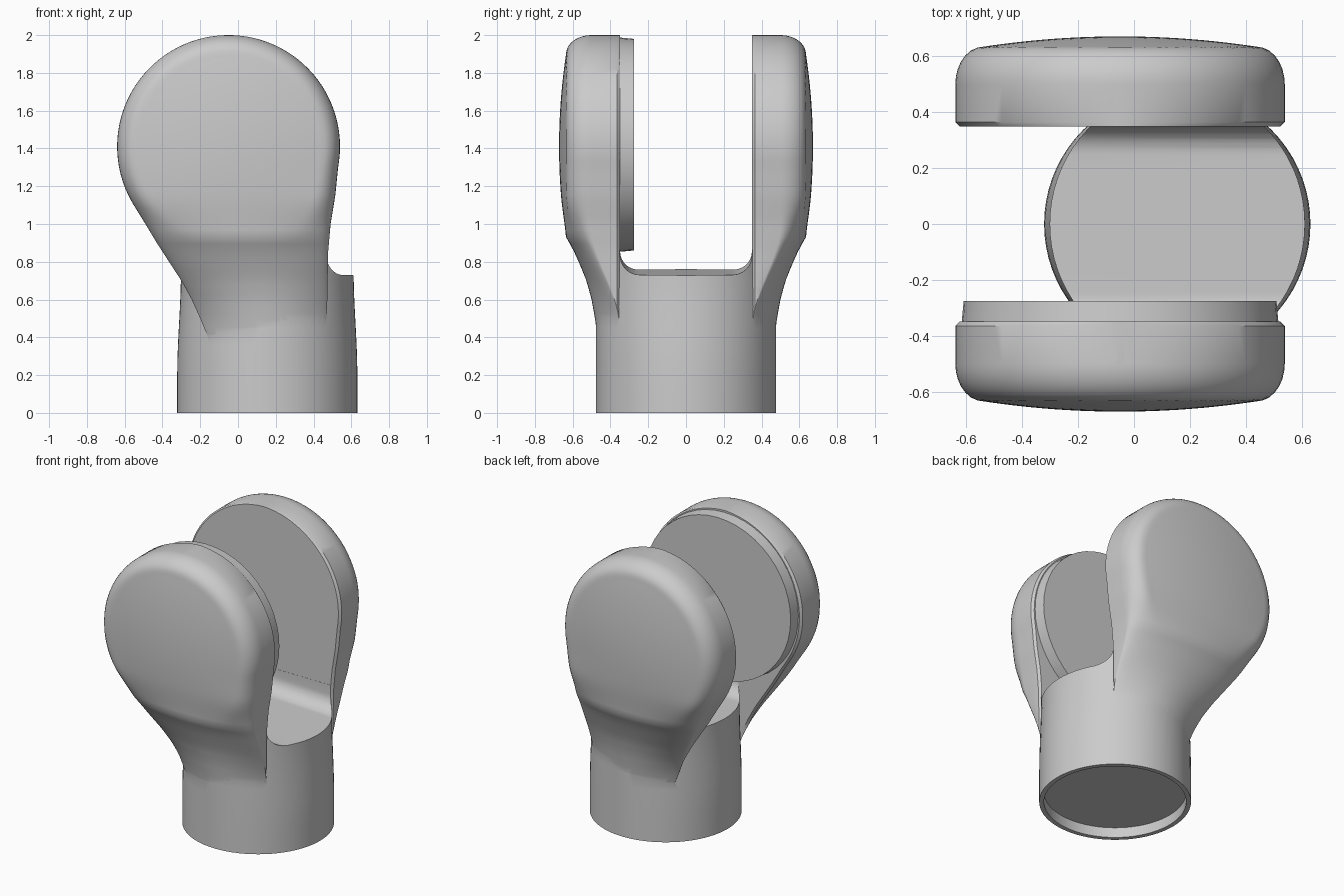
import bpy, bmesh, math

if "Cube" in bpy.data.objects:
    bpy.data.objects.remove(bpy.data.objects["Cube"])

CX, CZ, R = -0.05, 1.41, 0.59      # ear disc
BX = 0.155                         # base tube axis

def lerp_table(t, pts):
    if t <= pts[0][0]:
        return pts[0][1]
    for (a, va), (b, vb) in zip(pts, pts[1:]):
        if t <= b:
            return va + (vb - va) * (t - a) / (b - a)
    return pts[-1][1]

def smooth(t):
    t = max(0, min(1, t))
    return t * t * (3 - 2 * t)

def loft(name, rings):
    """Solid skinned through closed rings, with end caps."""
    bm = bmesh.new()
    rows = [[bm.verts.new(p) for p in ring] for ring in rings]
    n = len(rows[0])
    for a, b in zip(rows, rows[1:]):
        for i in range(n):
            j = (i + 1) % n
            bm.faces.new((a[i], a[j], b[j], b[i]))
    bm.faces.new(rows[0])
    bm.faces.new(rows[-1])
    bmesh.ops.recalc_face_normals(bm, faces=bm.faces)
    me = bpy.data.meshes.new(name)
    bm.to_mesh(me)
    bm.free()
    ob = bpy.data.objects.new(name, me)
    bpy.context.collection.objects.link(ob)
    return ob

def boolean(ob, other, op):
    m = ob.modifiers.new(op, 'BOOLEAN')
    m.operation, m.object, m.solver = op, other, 'EXACT'
    bpy.context.view_layer.objects.active = ob
    bpy.ops.object.modifier_apply(modifier=m.name)
    bpy.data.objects.remove(other)

def shade(ob, deg):
    bpy.ops.object.select_all(action='DESELECT')
    ob.select_set(True)
    bpy.context.view_layer.objects.active = ob
    bpy.ops.object.shade_smooth_by_angle(angle=math.radians(deg))

# Ear outline and thickness, measured along height
LEFT = [(.38, -.15), (.5, -.2), (.6, -.245), (.7, -.3), (.8, -.365), (.9, -.43), (1.0, -.49), (1.1, -.552)]
RIGHT = [(.38, .46), (.6, .473), (.85, .477), (1.0, .49), (1.15, .515), (1.3, .53)]
DEPTH = [(.38, .466), (.5, .482), (.6, .5), (.7, .527), (.8, .568), (.88, .605), (.93, .635), (1.4, .672)]

def disc_depth(rho):
    if rho < .49:
        return .672 - .037 * (rho / .49) ** 2
    return .5 + .135 * math.sqrt(max(0, 1 - ((rho - .49) / .1) ** 2))

def ear_ring(z, side):
    dz = z - CZ
    wc = math.sqrt(max(0, R * R - dz * dz))
    x0 = lerp_table(z, LEFT) if z < 1.1 else CX - wc
    x1 = lerp_table(z, RIGHT) if z < 1.3 else CX + wc
    mid, w = (x0 + x1) / 2, (x1 - x0) / 2
    k = smooth((z - .45) / .55)
    rim, power = .352 + .148 * k, .93 - .43 * k
    s = smooth((z - .85) / .3)
    c = min(.015, w * .3)
    edge = min(.365, rim - .001)
    pts = [(mid - w + c, .35), (mid - w, edge)]
    n = 36
    for i in range(n + 1):
        u = math.sin(math.pi * (i / n - .5))
        neck = rim + (lerp_table(z, DEPTH) - rim) * max(0, 1 - u * u) ** power
        disc = disc_depth(math.hypot(wc * u, dz))
        pts.append((mid + w * u, neck * (1 - s) + disc * s))
    pts += [(mid + w, edge), (mid + w - c, .35)]
    return [(x, y * side, z) for x, y in pts]

ear_z = [.38 + (CZ - .38) * i / 28 for i in range(29)]
ear_z += [CZ + R * math.sin(i / 24 * math.radians(88.3)) for i in range(1, 25)]

# Base tube with a shallow recess in the underside
def tube_ring(z, r):
    sx = 1 - .042 * smooth((z - .2) / .55)
    return [(BX + r * sx * math.cos(a), r * math.sin(a), z)
            for a in (2 * math.pi * i / 72 for i in range(72))]

body = loft("fork_body", [tube_ring(.07, .447), tube_ring(0, .447)]
            + [tube_ring(i * .09, .477) for i in range(11)])

# Rounded slot between the ears, floor sloping slightly
f, hw = .1, .349
right_arc = [(hw - f + f * math.cos(a), f - f * math.sin(a))
             for a in (math.pi / 2 * i / 8 for i in range(9))]
profile = [(hw, .5)] + right_arc + [(-y, z) for y, z in reversed(right_arc)] + [(-hw, .5)]
slot = loft("slot_cutter", [[(x, y, .75 - .035 * x + z) for y, z in profile] for x in (-1, 1)])
slot.hide_render = True
boolean(body, slot, 'DIFFERENCE')

# Two mirrored ears
for side in (-1, 1):
    boolean(body, loft("ear", [ear_ring(z, side) for z in ear_z]), 'UNION')
shade(body, 35)

# Friction disc on the inner face of the front ear
def disc_ring(y, r):
    return [(CX + r * math.cos(a), y, 1.42 + r * math.sin(a))
            for a in (2 * math.pi * i / 48 for i in range(48))]

pad = loft("inner_disc", [disc_ring(-.36, .568), disc_ring(-.275, .56)])
shade(pad, 30)
